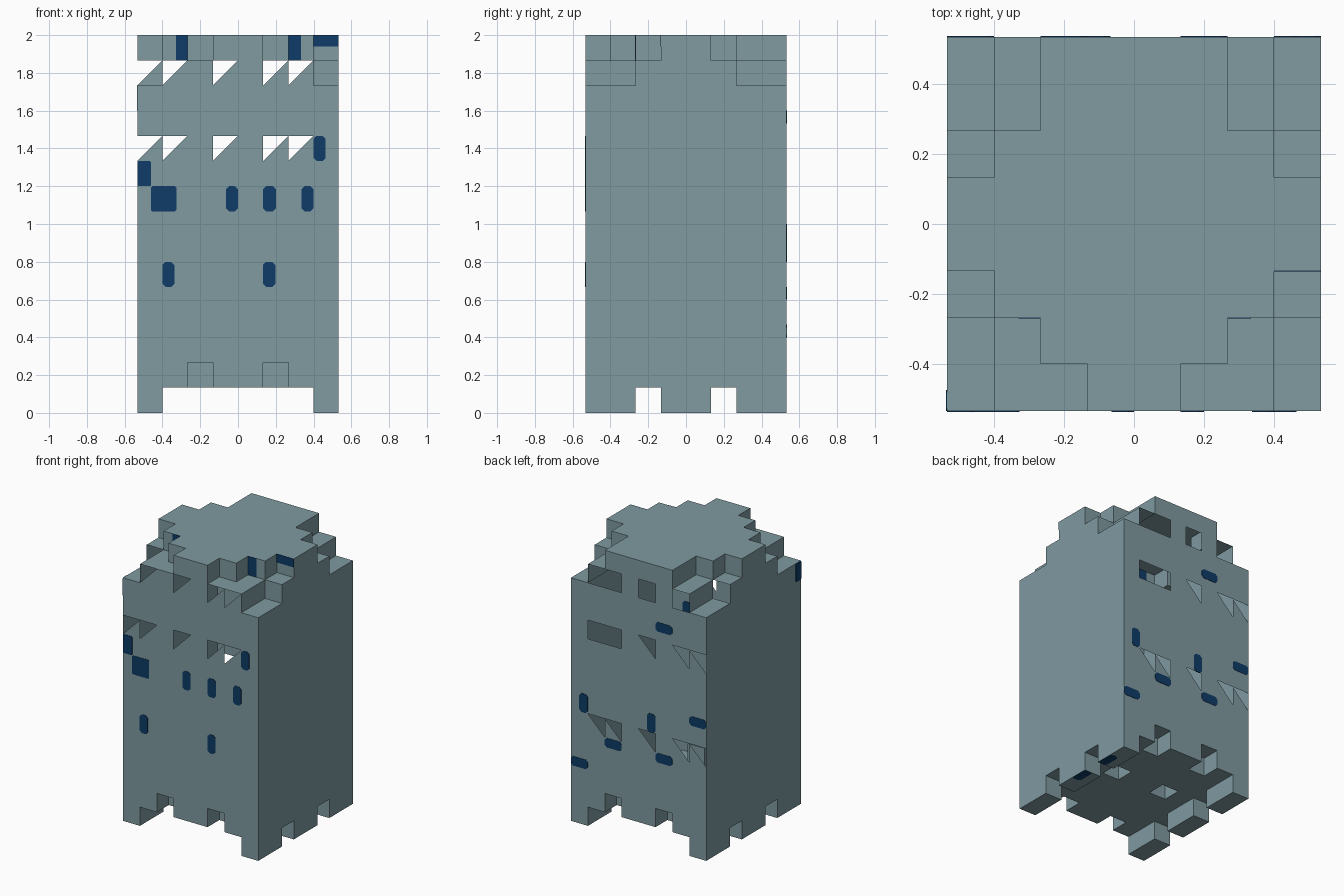
import bpy, bmesh
from mathutils import Vector

if "Cube" in bpy.data.objects:
    bpy.data.objects.remove(bpy.data.objects["Cube"])

U = 2 / 15          # one block
N, H = 8, 15        # blocks across, blocks high


def material(name, rgb):
    m = bpy.data.materials.new(name)
    m.diffuse_color = (*rgb, 1)
    m.use_nodes = True
    m.node_tree.nodes["Principled BSDF"].inputs["Base Color"].default_value = m.diffuse_color
    return m


grey = material("grey_teal", (0.215, 0.325, 0.355))
navy = material("navy_blue", (0.0045, 0.045, 0.135))


def point(x, y, z):
    """Block coordinates to model units."""
    return Vector(((x - N / 2) * U, (y - N / 2) * U, z * U))


def make_object(name, bm, mat):
    me = bpy.data.meshes.new(name)
    bm.to_mesh(me)
    bm.free()
    me.materials.append(mat)
    ob = bpy.data.objects.new(name, me)
    bpy.context.collection.objects.link(ob)
    return ob


# Stepped roof and feet, mirrored left to right
ROOF = {(0, 0): 13, (0, 1): 13, (0, 2): 14, (1, 0): 14, (2, 0): 14, (1, 1): 14,
        (0, 5): 14, (0, 6): 13, (0, 7): 13, (1, 6): 14, (1, 7): 14}
PITS = {(2, 0), (2, 4), (2, 7)}


def top(i, j):
    return ROOF.get((min(i, N - 1 - i), j), H)


def bottom(i, j):
    m = min(i, N - 1 - i)
    if m == 0:
        return 1 if j in (2, 5) else 0
    return 2 if (m, j) in PITS else 1


def filled(i, j, k):
    return 0 <= i < N and 0 <= j < N and bottom(i, j) <= k < top(i, j)


# Openings: whole squares or the upper left triangle of a square
COLS = (0, 1, 3, 5, 6)
FRONT_TRI = {(i, k) for i in COLS for k in (10, 13)}
BACK_FULL = {(i, 13) for i in COLS} | {(5, 10), (6, 10)}
BACK_TRI = {(i, 5) for i in COLS} | {(i, 10) for i in (0, 1, 3)}

# Body shell: outer faces of the block shape
bm = bmesh.new()
verts = {}


def vert(c):
    if c not in verts:
        verts[c] = bm.verts.new(point(*c))
    return verts[c]


for i in range(N):
    for j in range(N):
        for k in range(H):
            if not filled(i, j, k):
                continue
            for axis in range(3):
                for side in (0, 1):
                    d = [0, 0, 0]
                    d[axis] = 1 if side else -1
                    if filled(i + d[0], j + d[1], k + d[2]):
                        continue
                    a, b = [(1, 2), (0, 2), (0, 1)][axis]
                    ring = []
                    for u, v in ((0, 0), (1, 0), (1, 1), (0, 1)):
                        c = [i, j, k]
                        c[axis] += side
                        c[a] += u
                        c[b] += v
                        ring.append(tuple(c))
                    if axis == 1:
                        if side and (i, k) in BACK_FULL:
                            continue
                        if (i, k) in (BACK_TRI if side else FRONT_TRI):
                            ring = ring[:3]
                    if bool(side) == (axis == 1):
                        ring.reverse()
                    bm.faces.new([vert(c) for c in ring])
make_object("body_shell", bm, grey)


# Windows: thin plates with clipped corners, seen from inside as well
def window(name, axis, at, a0, a1, b0, b1, clip=0.12, t=0.02):
    bm = bmesh.new()
    c = clip
    if c:
        outline = [(a0 + c, b0), (a1 - c, b0), (a1, b0 + c), (a1, b1 - c),
                   (a1 - c, b1), (a0 + c, b1), (a0, b1 - c), (a0, b0 + c)]
    else:
        outline = [(a0, b0), (a1, b0), (a1, b1), (a0, b1)]
    ring = []
    for a, b in outline:
        p = [a, b]
        p.insert(axis, at - t)
        ring.append(bm.verts.new(point(*p)))
    face = bm.faces.new(ring)
    out = bmesh.ops.extrude_face_region(bm, geom=[face], use_keep_orig=True)
    move = Vector((0, 0, 0))
    move[axis] = 2 * t * U
    moved = [g for g in out["geom"] if isinstance(g, bmesh.types.BMVert)]
    bmesh.ops.translate(bm, verts=moved, vec=move)
    bmesh.ops.recalc_face_normals(bm, faces=bm.faces)
    make_object(name, bm, navy)


# Front windows: x start, x end, floor row
for n, (x0, x1, k) in enumerate([(7, 7.48, 10), (0.55, 1.55, 8), (3.52, 4, 8),
                                 (5, 5.5, 8), (6.52, 7, 8), (1, 1.47, 5), (5, 5.48, 5)]):
    window(f"front_window_{n}", 1, 0, x0, x1, k, k + 1, 0.05 if x1 - x0 > 0.9 else 0.12)
window("front_edge_window", 1, 0, 0, 0.55, 9, 10, 0.05)

# Windows on the stepped roof walls
window("roof_window_left", 1, 2, 1.53, 2, 14, 15, 0)
window("roof_window_right", 1, 2, 6, 6.5, 14, 15, 0)
window("roof_window_corner", 1, 3, 7, 8, 14.55, 15, 0)

# Back windows: upright and lying
for n, (x0, x1, z0, z1) in enumerate([(7, 7.5, 6, 7), (3, 3.5, 6, 7), (7, 8, 3, 3.5),
                                      (5, 6, 4.5, 5), (2, 3, 4.5, 5), (0, 1, 7, 7.5),
                                      (2, 3, 11.5, 12)]):
    window(f"back_window_{n}", 1, N, x0, x1, z0, z1)

# Left side window and marks under the right feet
window("left_window", 0, 0, 0, 0.45, 12, 13, 0.05)
for n, y in enumerate((4, 6)):
    window(f"foot_mark_{n}", 2, 0.01, 7.5, 8, y, y + 1, 0.12, 0.012)
